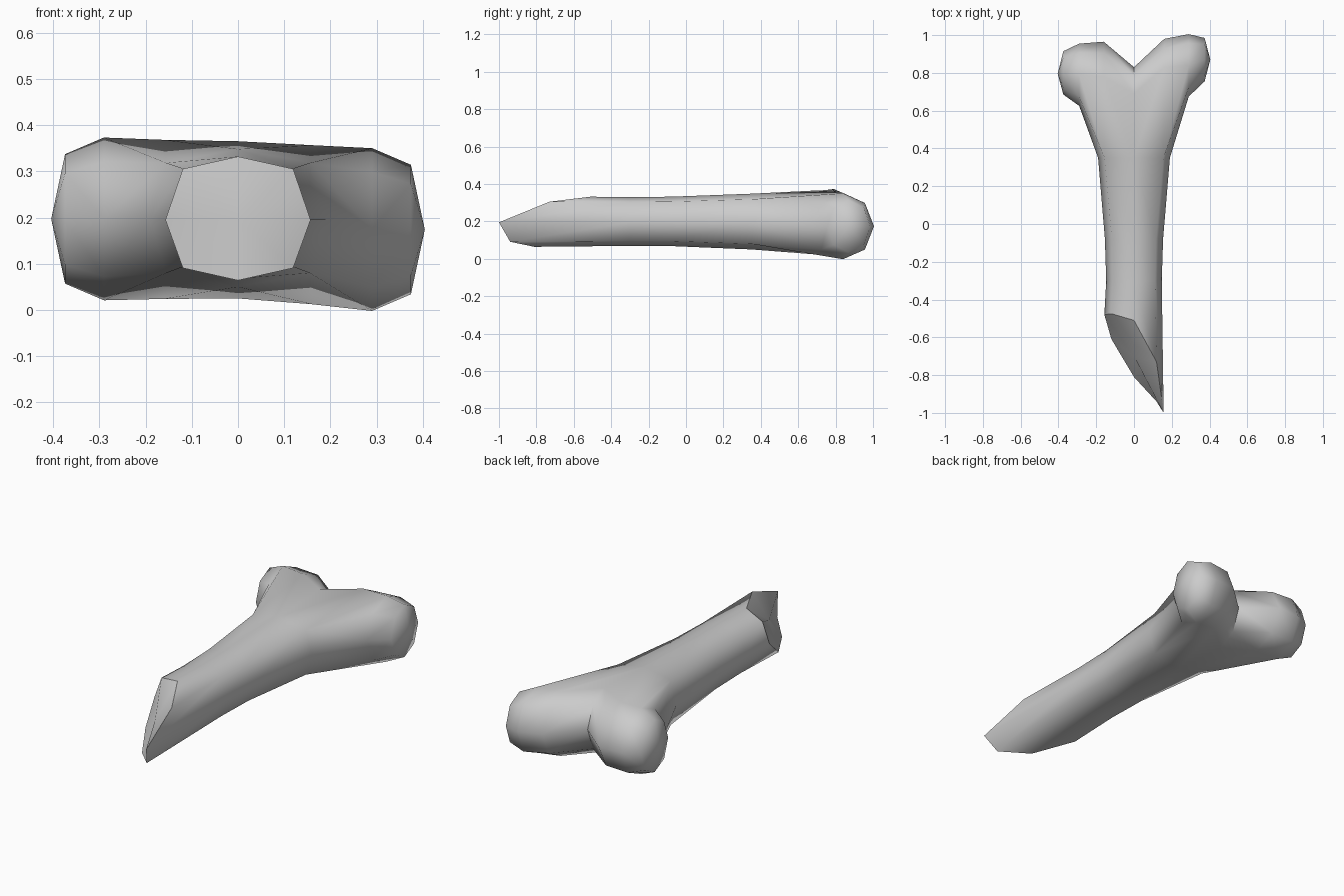
import bpy, bmesh
from math import sin, cos, pi

if "Cube" in bpy.data.objects:
    bpy.data.objects.remove(bpy.data.objects["Cube"])

bm = bmesh.new()


def strip(a, b, closed=True):
    """Bridge two equal rows of vertices with quads."""
    n = len(a)
    for i in range(n if closed else n - 1):
        j = (i + 1) % n
        bm.faces.new((a[i], a[j], b[j], b[i]))


# Shaft: eight-sided rings; order is top, upper right, right ... upper left
def shaft_ring(y, hw, top, bottom, diag=0.76):
    mid, h = 0.195, (top - bottom) / 2
    c = (top + bottom) / 2
    pts = [(0, top), (hw * diag, c + h * 0.8), (hw, mid), (hw * diag, c - h * 0.8),
           (0, bottom), (-hw * diag, c - h * 0.8), (-hw, mid), (-hw * diag, c + h * 0.8)]
    return [bm.verts.new((x, y, z)) for x, z in pts]


neck = shaft_ring(0.35, 0.19, 0.348, 0.05, 0.82)
rings = [neck, shaft_ring(-0.08, 0.154, 0.332, 0.068), shaft_ring(-0.3, 0.147, 0.33, 0.069)]

# Broken end: same section, slanted to a point
broken = shaft_ring(0, 0.157, 0.332, 0.064)
for v, y in zip(broken, (-0.51, -0.73, -1.0, -0.94, -0.81, -0.61, -0.48, -0.475)):
    v.co.y = y
rings.append(broken)
for a, b in zip(rings, rings[1:]):
    strip(a, b)
centre = bm.verts.new((0, -0.70, 0.195))
for i in range(8):
    bm.faces.new((broken[i], broken[(i + 1) % 8], centre))


# Fork: back rows run top, upper back, back, lower back, bottom
def back_row(x, top, back, z, h):
    mid = back - (back - top) * 0.33
    pts = [(top, z + h), (mid, z + h * 0.7), (back, z), (mid, z - h * 0.7), (top, z - h)]
    return [bm.verts.new((x, y, zz)) for y, zz in pts]


saddle = back_row(0, 0.69, 0.83, 0.195, 0.17)


# Knuckles: rounded tubes across x that share the saddle row
def knuckle_ring(x, cy, cz, ry, rz):
    return [bm.verts.new((x, cy + ry * sin(k * pi / 4), cz + rz * cos(k * pi / 4)))
            for k in range(8)]


for s, cy, cz in ((-1, 0.79, 0.197), (1, 0.84, 0.174)):
    row = back_row(0.16 * s, cy - 0.01, cy + (0.175 if s < 0 else 0.14), (cz + 0.195) / 2, 0.172)
    wide = knuckle_ring(0.29 * s, cy, cz, 0.165, 0.176)
    outer = knuckle_ring(0.374 * s, cy + 0.01 + 0.02 * (s > 0), cz, 0.115, 0.14)
    tip = bm.verts.new((0.404 * s, cy + 0.005 + 0.025 * (s > 0), cz))
    strip(saddle, row, False)
    strip(row, wide[:5], False)
    strip(wide, outer)
    for i in range(8):
        bm.faces.new((outer[i], outer[(i + 1) % 8], tip))
    # Join the knuckle to its side of the shaft neck
    side = neck[1:4] if s > 0 else neck[7:4:-1]
    front = [wide[7], wide[6], wide[5]]
    strip(side, front, False)
    bm.faces.new((neck[0], side[0], row[0], saddle[0]))
    bm.faces.new((side[0], front[0], wide[0], row[0]))
    bm.faces.new((neck[4], side[2], row[4], saddle[4]))
    bm.faces.new((side[2], front[2], wide[4], row[4]))

bmesh.ops.recalc_face_normals(bm, faces=bm.faces)

# Keep the rim of the break crisp
for i in range(8):
    bm.edges.get((broken[i], broken[(i + 1) % 8])).smooth = False

mesh = bpy.data.meshes.new("broken_bone")
bm.to_mesh(mesh)
bm.free()
bone = bpy.data.objects.new("broken_bone", mesh)
bpy.context.collection.objects.link(bone)
bpy.context.view_layer.objects.active = bone
bone.select_set(True)
bpy.ops.object.shade_smooth_by_angle(angle=1.3)
